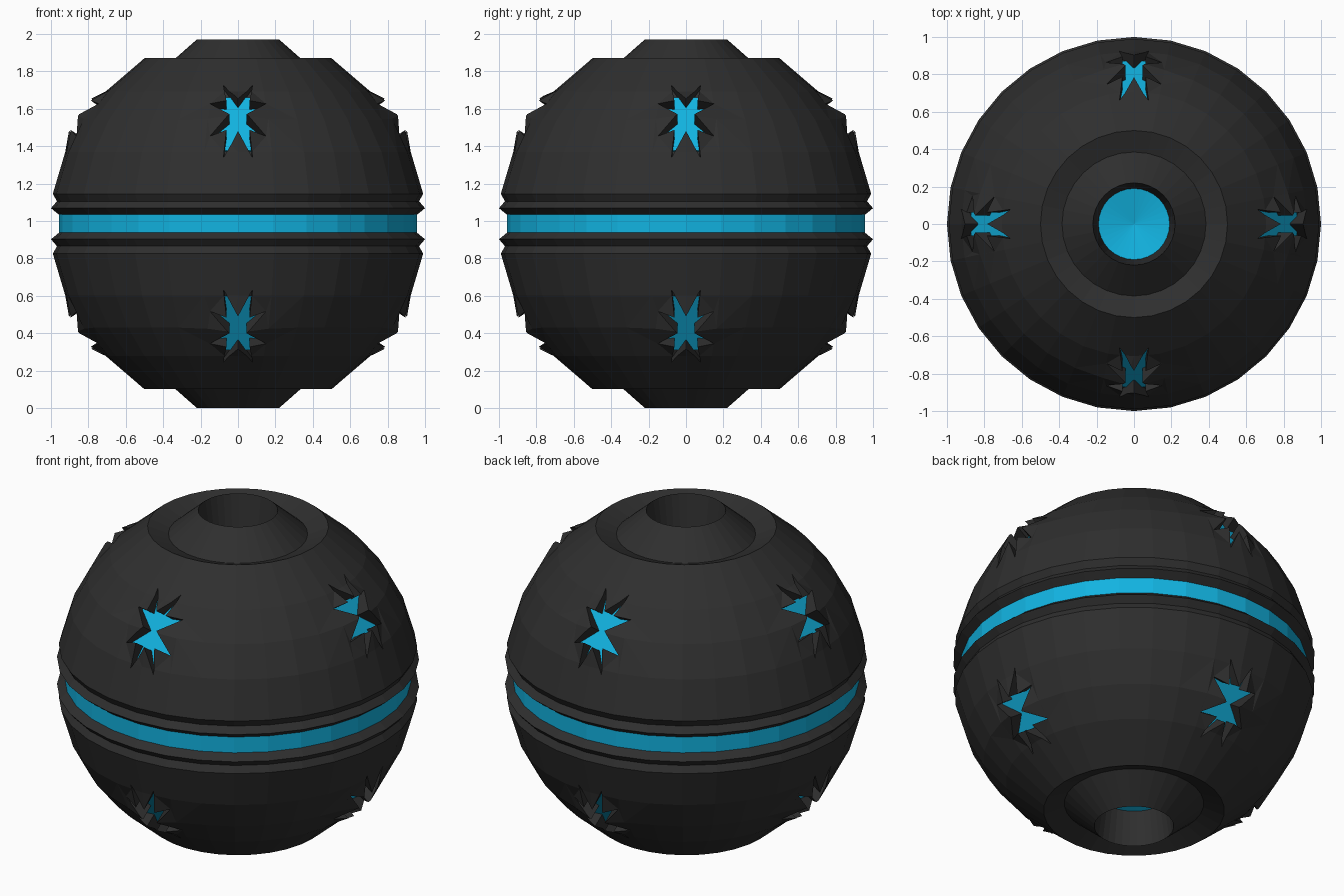
import bpy, bmesh, math
from mathutils import Vector

if "Cube" in bpy.data.objects:
    bpy.data.objects.remove(bpy.data.objects["Cube"])

CZ, SEG = 0.985, 32


def material(name, rgb):
    m = bpy.data.materials.new(name)
    m.diffuse_color = (*rgb, 1)
    m.use_nodes = True
    m.node_tree.nodes["Principled BSDF"].inputs["Base Color"].default_value = m.diffuse_color
    return m


DARK = material("dark_grey", (0.028, 0.028, 0.028))
BLUE = material("bright_blue", (0.006, 0.45, 0.75))


def add_object(name, bm, mats):
    bmesh.ops.recalc_face_normals(bm, faces=bm.faces)
    me = bpy.data.meshes.new(name)
    bm.to_mesh(me)
    bm.free()
    for m in mats:
        me.materials.append(m)
    ob = bpy.data.objects.new(name, me)
    bpy.context.collection.objects.link(ob)
    return ob


# Half profile (radius, height above centre): pole socket, groove, dome, equator ridge
half = [(0, .74), (.19, .78), (.22, .985), (.385, .84), (.5, .885)]
half += [(math.cos(math.radians(a)), math.sin(math.radians(a)))
         for a in (45, 33.75, 22.5)]
half += [(.99, .16), (.968, .12), (1.0, .083), (.957, .048)]
profile = half + [(r, -z) for r, z in reversed(half)]

# Revolve into a solid shell
bm = bmesh.new()
rings = []
for r, z in profile:
    if r == 0:
        rings.append([bm.verts.new((0, 0, z))] * SEG)
    else:
        rings.append([bm.verts.new((r * math.cos(math.tau * i / SEG),
                                    r * math.sin(math.tau * i / SEG), z)) for i in range(SEG)])
for a, b in zip(rings, rings[1:]):
    for i in range(SEG):
        j = (i + 1) % SEG
        bm.faces.new(list(dict.fromkeys((a[i], a[j], b[j], b[i]))))
raw = add_object("shell_blank", bm, [DARK, BLUE])

# Directions of the eight star-shaped openings
frames = []
for s in (1, -1):
    for k in range(4):
        e, t = math.radians(34.6 * s), math.pi / 2 * k
        n = Vector((math.cos(e) * math.cos(t), math.cos(e) * math.sin(t), math.sin(e)))
        u = Vector((0, 0, 1)).cross(n).normalized()
        frames.append((n, u, n.cross(u)))

# Star outline: one quadrant, mirrored to the other three
quad = [(.045, 0), (.15, .105), (.062, .095), (.078, .235)]
star = quad + [(0, .105)] + [(-x, y) for x, y in reversed(quad)]
star += [(-x, -y) for x, y in quad[1:]] + [(0, -.105)]
star += [(x, -y) for x, y in reversed(quad[1:])]


def prism(bm, frame, outline, lo, hi):
    n, u, v = frame
    a, b = ([bm.verts.new(n * h + u * x + v * y) for x, y in outline] for h in (lo, hi))
    bm.faces.new(a[::-1])
    bm.faces.new(b)
    for i in range(len(a)):
        j = (i + 1) % len(a)
        bm.faces.new((a[i], a[j], b[j], b[i]))


# Cut the stars out of the shell
bm = bmesh.new()
for f in frames:
    prism(bm, f, star, .928, 1.2)
cutter = add_object("star_cutter", bm, [DARK, BLUE])
cutter.hide_render = True
mod = raw.modifiers.new("stars", 'BOOLEAN')
mod.operation, mod.object, mod.solver = 'DIFFERENCE', cutter, 'EXACT'
bpy.context.view_layer.update()
dg = bpy.context.evaluated_depsgraph_get()
bm = bmesh.new()
bm.from_object(raw, dg)
bpy.data.objects.remove(raw)
bpy.data.objects.remove(cutter)
bmesh.ops.triangulate(bm, faces=bm.faces)

# Bend the tongues around each star slightly outward
for vert in bm.verts:
    for n, u, v in frames:
        h = vert.co.dot(n)
        d = (vert.co - n * h).length
        if h > .95 and d < .18:
            vert.co += n * .036 * min(1, (.18 - d) / .06)
            break

# Blue on the equator band and the socket floors
for f in bm.faces:
    rs = [v.co.xy.length for v in f.verts]
    zs = [abs(v.co.z) for v in f.verts]
    band = min(rs) > .9 and max(zs) < .05
    floor = max(rs) < .195 and max(zs) < .79
    f.material_index = 1 if band or floor else 0
bmesh.ops.translate(bm, verts=bm.verts, vec=(0, 0, CZ))
add_object("shell", bm, [DARK, BLUE])

# Blue octagonal plates behind the stars
octagon = [(.187 * math.cos(math.pi / 8 + math.pi / 4 * i),
            .187 * math.sin(math.pi / 8 + math.pi / 4 * i)) for i in range(8)]
bm = bmesh.new()
for f in frames:
    prism(bm, f, octagon, .930, .938)
bmesh.ops.translate(bm, verts=bm.verts, vec=(0, 0, CZ))
add_object("star_lights", bm, [BLUE])
